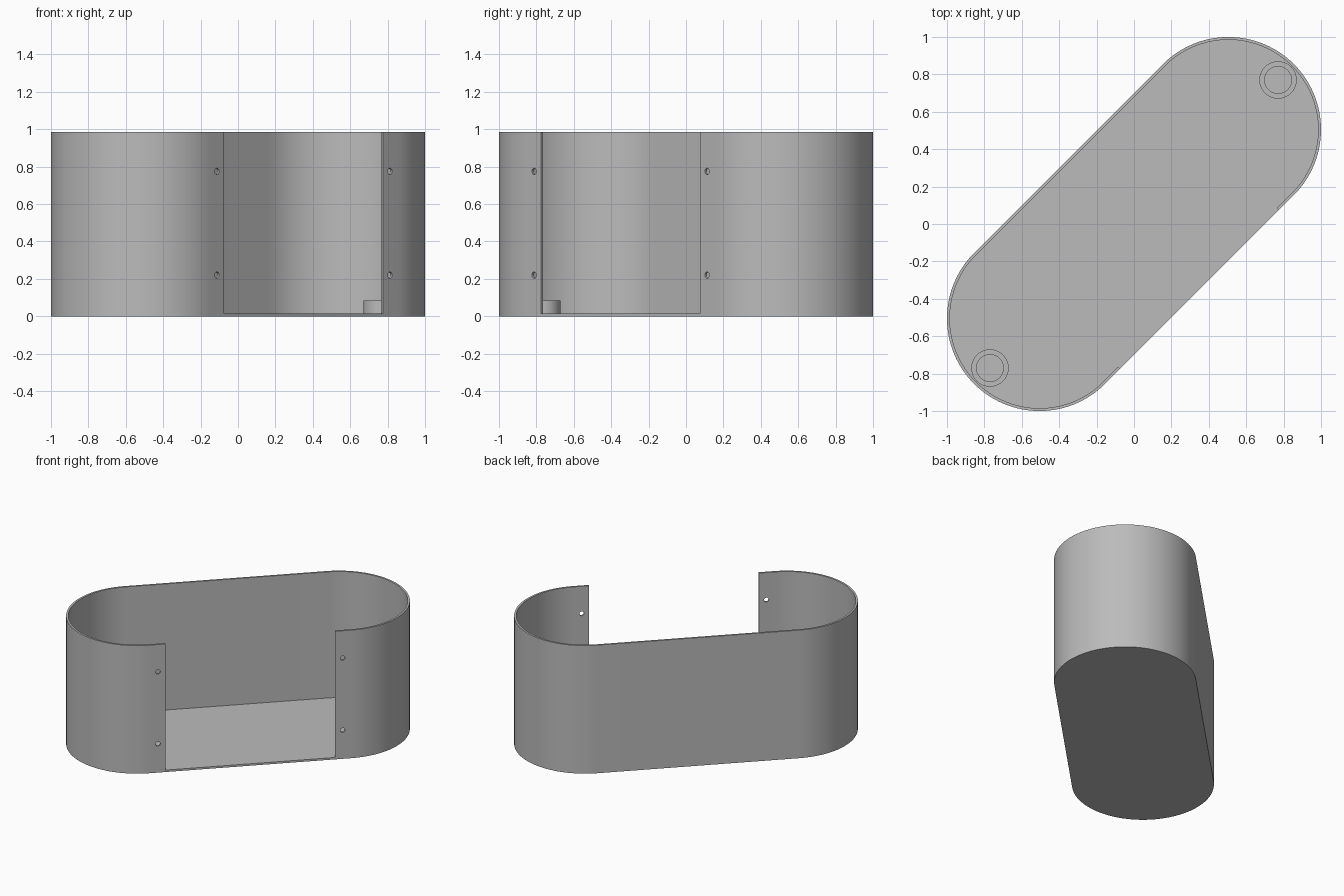
import bpy, bmesh, math

if "Cube" in bpy.data.objects:
    bpy.data.objects.remove(bpy.data.objects["Cube"])

RADIUS, HALF, WALL, HEIGHT = 0.495, 0.714, 0.015, 0.985
GAP = 0.601                      # half length of the side opening
TURN = math.radians(45)

grey = bpy.data.materials.new("plain grey")
grey.use_nodes = True
colour = (0.5, 0.5, 0.5, 1)
grey.diffuse_color = colour
grey.node_tree.nodes["Principled BSDF"].inputs["Base Color"].default_value = colour


def arc(cx, radius, start, sweep, steps=64):
    return [(cx + radius * math.cos(start + sweep * i / steps),
             radius * math.sin(start + sweep * i / steps)) for i in range(steps + 1)]


def stadium(radius):
    return (arc(HALF, radius, -math.pi / 2, math.pi)
            + arc(-HALF, radius, math.pi / 2, math.pi))


def prism(name, outline, z0, z1):
    """Extrude a flat outline upward, turned to the diagonal."""
    bm = bmesh.new()
    face = bm.faces.new([bm.verts.new((x, y, z0)) for x, y in outline])
    top = bmesh.ops.extrude_face_region(bm, geom=[face])["geom"]
    bmesh.ops.translate(bm, vec=(0, 0, z1 - z0),
                        verts=[v for v in top if isinstance(v, bmesh.types.BMVert)])
    bmesh.ops.recalc_face_normals(bm, faces=bm.faces)
    mesh = bpy.data.meshes.new(name)
    bm.to_mesh(mesh)
    bm.free()
    mesh.materials.append(grey)
    obj = bpy.data.objects.new(name, mesh)
    obj.rotation_euler.z = TURN
    bpy.context.collection.objects.link(obj)
    return obj


def activate(obj):
    bpy.ops.object.select_all(action='DESELECT')
    obj.select_set(True)
    bpy.context.view_layer.objects.active = obj


def cut(obj, cutter):
    cutter.hide_render = True
    mod = obj.modifiers.new("cut", 'BOOLEAN')
    mod.operation, mod.solver, mod.object = 'DIFFERENCE', 'EXACT', cutter
    activate(obj)
    bpy.ops.object.modifier_apply(modifier=mod.name)
    bpy.data.objects.remove(cutter)


def smooth(obj):
    activate(obj)
    bpy.ops.object.shade_smooth_by_angle(angle=math.radians(30))


# Open tray: solid body less a cavity that breaks out through one side
tray = prism("tray", stadium(RADIUS), 0, HEIGHT)
inner = RADIUS - WALL
opening = [(-GAP, -inner), (-GAP, -0.6), (GAP, -0.6), (GAP, -inner)]
cut(tray, prism("cavity_cutter", stadium(inner) + opening, WALL, HEIGHT + 0.1))

# Screw holes beside the opening
for side in (-1, 1):
    for z in (0.22, 0.775):
        hole = prism("hole_cutter", arc(0, 0.017, 0, 2 * math.pi, 24)[:-1], -0.05, 0.05)
        hole.rotation_euler = (math.pi / 2, 0, TURN)
        u, v = side * 0.654, -RADIUS
        c = math.cos(TURN)
        hole.location = (c * (u - v), c * (u + v), z)
        cut(tray, hole)
smooth(tray)

# Hollow round posts standing on the floor at each end
for side, name in ((-1, "right_post"), (1, "left_post")):
    post = prism(name, arc(side * 1.089, 0.1, 0, 2 * math.pi)[:-1], WALL - 0.005, 0.085)
    cut(post, prism("bore_cutter", arc(side * 1.089, 0.072, 0, 2 * math.pi)[:-1], 0, 0.2))
    smooth(post)
